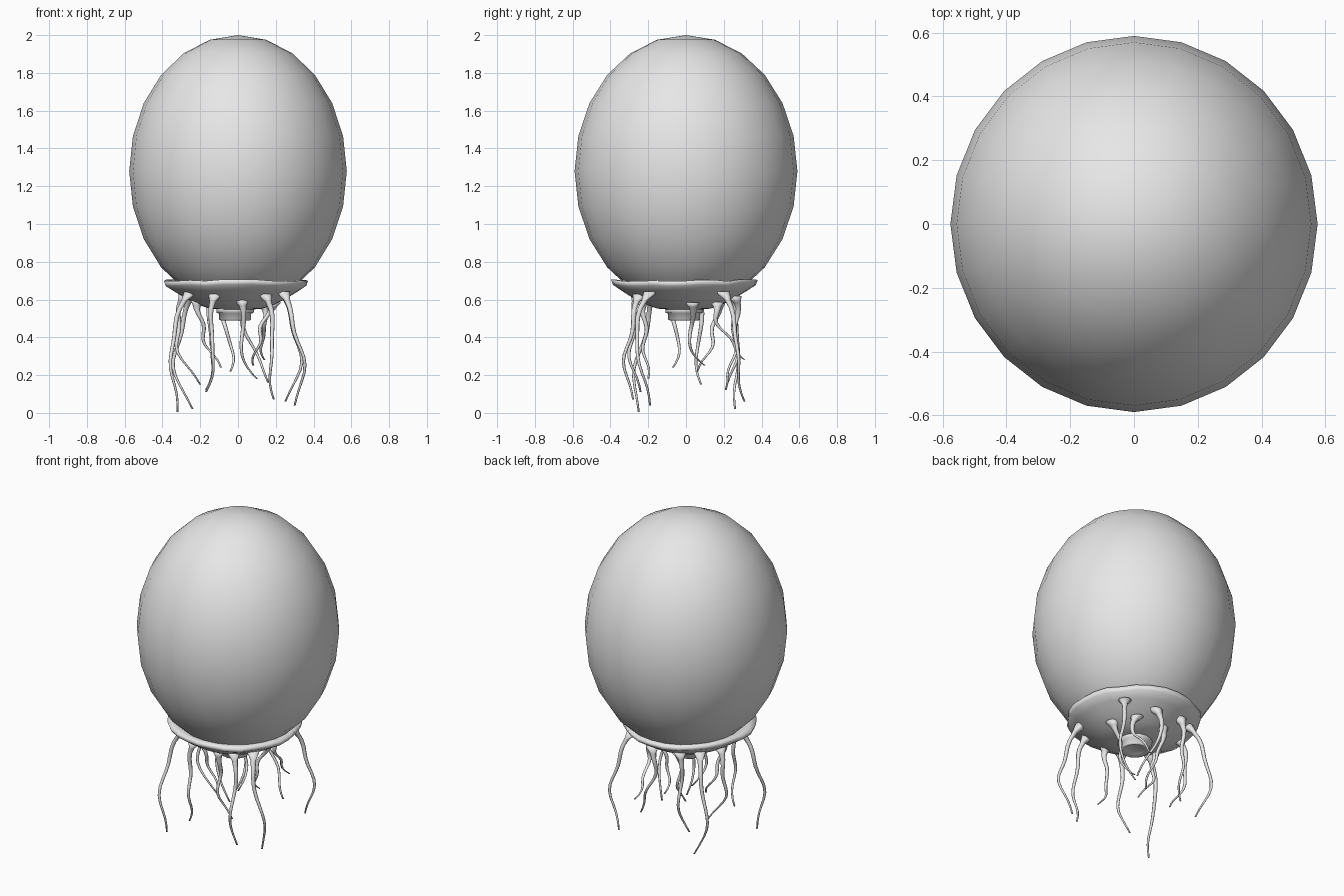
import bpy, math, random
from mathutils import Vector

random.seed(4)
if "Cube" in bpy.data.objects:
    bpy.data.objects.remove(bpy.data.objects["Cube"], do_unlink=True)

grey = bpy.data.materials.new("pale_grey")
grey.use_nodes = True
grey.diffuse_color = (0.8, 0.8, 0.8, 1)
grey.node_tree.nodes["Principled BSDF"].inputs["Base Color"].default_value = grey.diffuse_color


def polar(radius, angle, z=0.0):
    return Vector((radius * math.cos(angle), radius * math.sin(angle), z))


def loft(name, rings):
    """Smooth skin through equal-sized rings, capped at both ends."""
    n = len(rings[0])
    verts = [p for ring in rings for p in ring]
    faces = [list(range(n)), list(range(len(verts) - n, len(verts)))[::-1]]
    for k in range(len(rings) - 1):
        for i in range(n):
            j = (i + 1) % n
            faces.append([k * n + j, k * n + i, (k + 1) * n + i, (k + 1) * n + j])
    mesh = bpy.data.meshes.new(name)
    mesh.from_pydata(verts, [], faces)
    mesh.materials.append(grey)
    mesh.shade_smooth()
    obj = bpy.data.objects.new(name, mesh)
    bpy.context.collection.objects.link(obj)
    return obj


# Egg-shaped bell with a thin wall
bpy.ops.mesh.primitive_uv_sphere_add(segments=24, ring_count=12, radius=1, location=(0, 0, 1.28))
bell = bpy.context.object
bell.name = "bell"
bell.scale = (0.576, 0.59, 0.72)
bell.data.materials.append(grey)
bell.data.shade_smooth()
wall = bell.modifiers.new("wall", "SOLIDIFY")
wall.thickness = 0.012

# Shallow skirt cup with a crinkled rim
CUP = [(0.34, 0.70), (0.385, 0.702), (0.375, 0.675), (0.33, 0.645),
       (0.27, 0.608), (0.2, 0.572), (0.14, 0.552), (0.06, 0.545)]
SIDES = 28
ripple = [random.uniform(-1, 1) for _ in range(SIDES)]
rings = []
for radius, z in CUP:
    rim = max(0, (radius - 0.3) / 0.08)
    rings.append([polar(radius + 0.008 * rim * ripple[i], math.tau * i / SIDES,
                        z + 0.006 * rim * ripple[-i]) + Vector((-0.01, -0.01, 0))
                  for i in range(SIDES)])
loft("skirt", rings)

# Mouth ring under the cup
mouth = [(0.09, 0.565), (0.1, 0.55), (0.098, 0.53), (0.085, 0.525),
         (0.085, 0.495), (0.075, 0.488), (0.055, 0.5)]
loft("mouth", [[polar(r, math.tau * i / 16, z) + Vector((-0.015, -0.01, 0))
                for i in range(16)] for r, z in mouth])


def cup_height(radius):
    """Height of the cup underside at a radius."""
    for (r1, z1), (r0, z0) in zip(CUP[2:], CUP[3:]):
        if r0 <= radius <= r1:
            return z0 + (z1 - z0) * (radius - r0) / (r1 - r0)
    return 0.56


def tentacle(name, degrees, root_r, bulge_r, tip, steps=14):
    angle = math.radians(degrees)
    root = polar(root_r, angle, cup_height(root_r) + 0.015)
    tip = Vector(tip)
    bulge = polar(bulge_r, angle)
    side = polar(1, angle + math.pi / 2)
    phase = random.choice((-1, 1))
    rings = []
    for k in range(steps + 1):
        t = k / steps
        p = root * (1 - t) * (1 - 2 * t) + bulge * 4 * t * (1 - t) + tip * t * (2 * t - 1)
        p += side * (0.022 * phase * math.sin(math.tau * t))
        p += polar(0.012, angle) * math.sin(2 * math.tau * t)
        p.z = root.z + (tip.z - root.z) * t
        thick = 0.014 - 0.009 * t + 0.026 * math.exp(-(root.z - p.z) / 0.022)
        rings.append([p + polar(thick, math.tau * i / 8) for i in range(8)])
    loft(name, rings)


# Long outer tentacles, then short inner ones: root angle, root radius, bulge radius, tip
TENTACLES = [
    (215, 0.3, 0.43, (-0.32, -0.25, 0.005)),
    (140, 0.3, 0.43, (-0.24, 0.26, 0.02)),
    (322, 0.3, 0.42, (0.3, -0.19, 0.04)),
    (40, 0.3, 0.42, (0.25, 0.31, 0.06)),
    (300, 0.28, 0.36, (0.19, -0.28, 0.07)),
    (245, 0.28, 0.32, (-0.17, -0.24, 0.11)),
    (118, 0.28, 0.3, (-0.17, 0.21, 0.12)),
    (168, 0.28, 0.33, (-0.2, 0.08, 0.15)),
    (78, 0.26, 0.27, (0.16, 0.22, 0.16)),
    (275, 0.22, 0.22, (0.1, -0.2, 0.18)),
    (55, 0.2, 0.24, (0.14, 0.31, 0.28)),
    (195, 0.22, 0.19, (-0.09, -0.07, 0.24)),
    (110, 0.18, 0.15, (-0.04, 0.06, 0.22)),
    (10, 0.19, 0.12, (0.08, 0.1, 0.25)),
]
for number, row in enumerate(TENTACLES, 1):
    tentacle(f"tentacle_{number}", *row)
